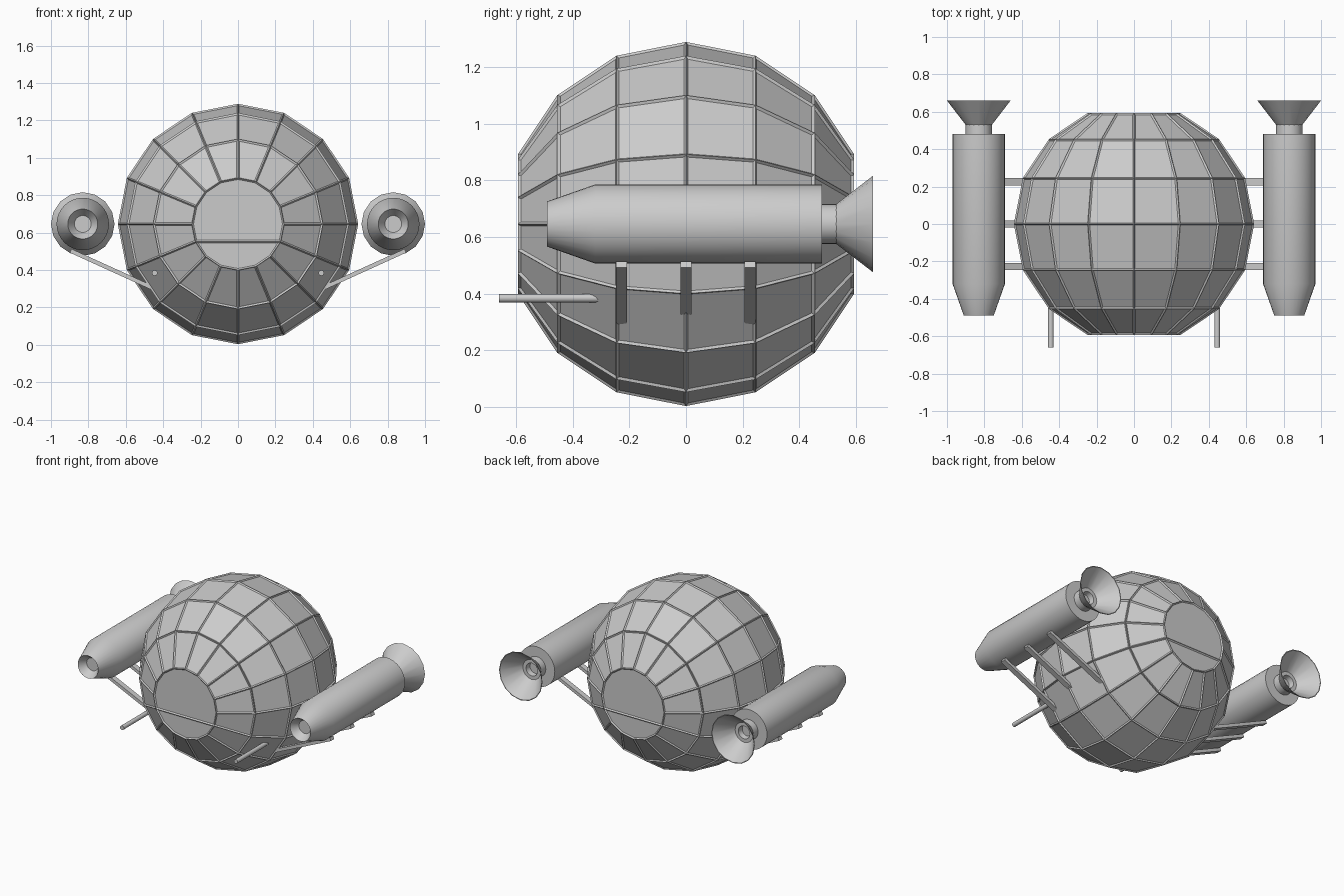
import bpy, bmesh
from math import sin, cos, pi, radians, atan2, hypot

if "Cube" in bpy.data.objects:
    bpy.data.objects.remove(bpy.data.objects["Cube"])

CZ = 0.646   # height of hull and engine axes
R = 0.643    # hull radius


def finish(bm, name, smooth=None):
    bmesh.ops.recalc_face_normals(bm, faces=bm.faces)
    me = bpy.data.meshes.new(name)
    bm.to_mesh(me)
    bm.free()
    ob = bpy.data.objects.new(name, me)
    bpy.context.collection.objects.link(ob)
    if smooth:
        bpy.ops.object.select_all(action='DESELECT')
        ob.select_set(True)
        bpy.context.view_layer.objects.active = ob
        bpy.ops.object.shade_smooth_by_angle(angle=radians(smooth))
    return ob


def lathe(profile, sides, x=0, z=0):
    """Revolve (radius, y) points around the y axis; returns bmesh and rings."""
    bm = bmesh.new()
    rings = []
    for r, y in profile:
        rings.append([bm.verts.new((x + r * cos(2 * pi * i / sides), y,
                                    z + r * sin(2 * pi * i / sides)))
                      for i in range(sides)])
    for a, b in zip(rings, rings[1:]):
        for i in range(sides):
            j = (i + 1) % sides
            bm.faces.new((a[i], a[j], b[j], b[i]))
    return bm, rings


# Hull: faceted sphere along y with flat ends, each end split by a low bar
lat = [radians(-67.5 + 22.5 * k) for k in range(7)]
bm, rings = lathe([(R * cos(a), R * sin(a)) for a in lat], 16, 0, CZ)
for ring in (rings[0], rings[-1]):
    cap = bm.faces.new(ring)
    bmesh.utils.face_split(cap, ring[9], ring[15])
bmesh.ops.recalc_face_normals(bm, faces=bm.faces)
# recessed panels leave raised frames along the edges
bmesh.ops.inset_individual(bm, faces=bm.faces[:], thickness=0.008,
                           depth=-0.008, use_even_offset=True)
finish(bm, "hull")

for s, side in ((-1, "left"), (1, "right")):
    ex = s * 0.83

    # Engine body with hollow nose and rear neck
    bm, rings = lathe([(0.045, -0.44), (0.08, -0.49), (0.14, -0.32), (0.14, 0.48),
                       (0.07, 0.48), (0.07, 0.535)], 32, ex, CZ)
    bm.faces.new(rings[0])
    finish(bm, side + "_engine_body", 25)

    # Flared nozzle with hollow inside
    bm, rings = lathe([(0.07, 0.53), (0.17, 0.66), (0.165, 0.66), (0.07, 0.537),
                       (0.045, 0.537), (0.04, 0.50)], 16, ex, CZ)
    bm.faces.new(rings[-1])
    finish(bm, side + "_engine_nozzle", 25)

    # Three slanted struts from the hull to the engine underside
    x0, z0, x1, z1 = 0.42, 0.287, 0.895, 0.503
    length, ang = hypot(x1 - x0, z1 - z0), atan2(z1 - z0, x1 - x0)
    for n, y in enumerate((-0.228, 0, 0.226)):
        bm = bmesh.new()
        bmesh.ops.create_cube(bm, size=1)
        for v in bm.verts:
            u, w = v.co.x * length, v.co.z * 0.022
            v.co = (s * ((x0 + x1) / 2 + u * cos(ang) - w * sin(ang)),
                    y + v.co.y * 0.038,
                    (z0 + z1) / 2 + u * sin(ang) + w * cos(ang))
        finish(bm, f"{side}_strut_{n + 1}")

    # Forward rod
    bm, rings = lathe([(0.015, -0.66), (0.015, -0.25)], 16, s * 0.445, 0.384)
    bm.faces.new(rings[0])
    bm.faces.new(rings[-1])
    finish(bm, side + "_front_rod", 30)
